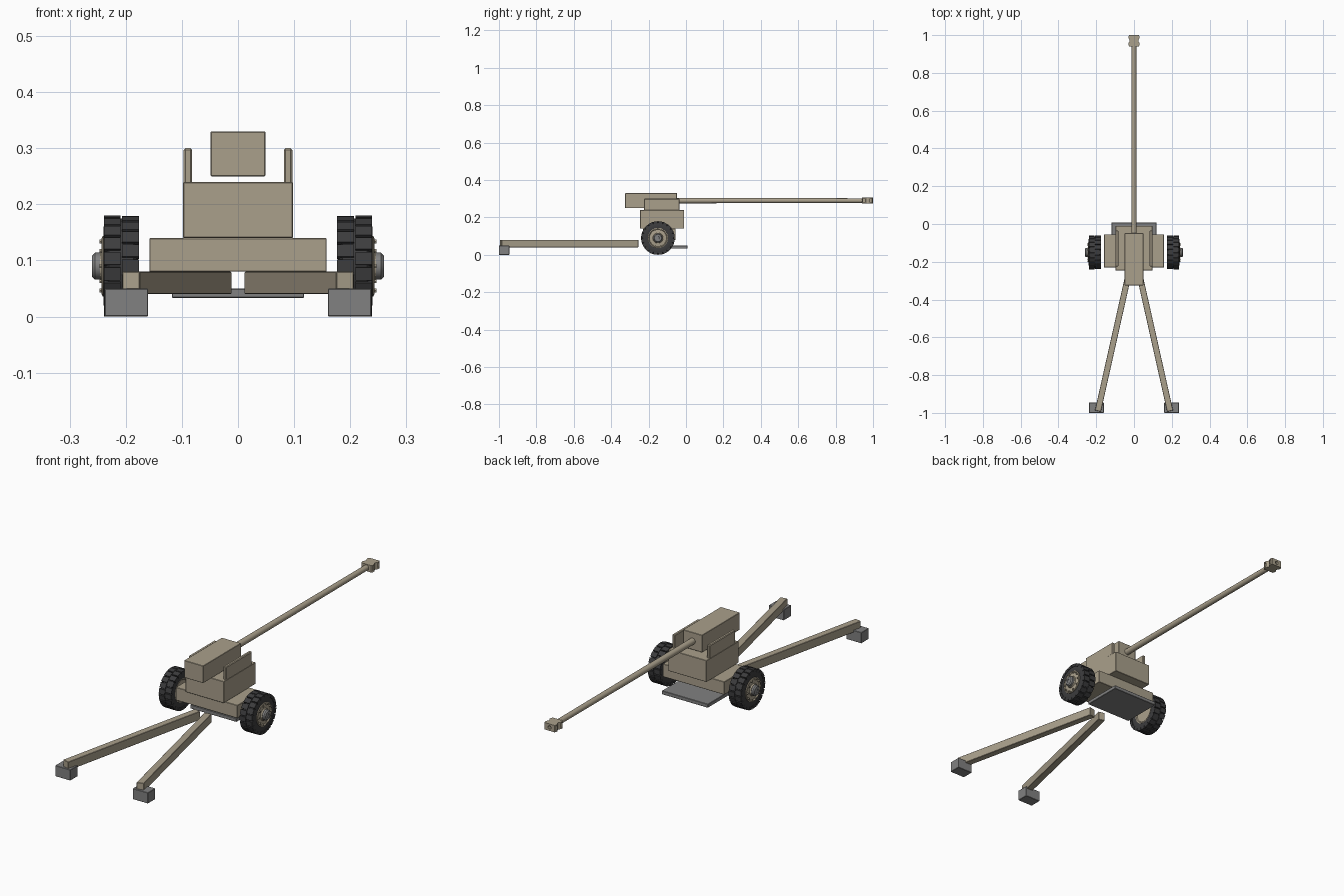
import bpy, bmesh, math
from mathutils import Matrix, Vector

if "Cube" in bpy.data.objects:
    bpy.data.objects.remove(bpy.data.objects["Cube"])


def material(name, rgb):
    m = bpy.data.materials.new(name)
    m.diffuse_color = (*rgb, 1)
    m.use_nodes = True
    m.node_tree.nodes["Principled BSDF"].inputs["Base Color"].default_value = m.diffuse_color
    return m


OLIVE = material("olive paint", (0.40, 0.35, 0.26))
STEEL = material("grey steel", (0.22, 0.22, 0.22))
RUBBER = material("rubber", (0.045, 0.045, 0.047))


def finish(name, bm, mat, smooth=False):
    bmesh.ops.recalc_face_normals(bm, faces=bm.faces)
    me = bpy.data.meshes.new(name)
    bm.to_mesh(me)
    bm.free()
    me.materials.append(mat)
    ob = bpy.data.objects.new(name, me)
    bpy.context.collection.objects.link(ob)
    if smooth:
        bpy.ops.object.select_all(action='DESELECT')
        ob.select_set(True)
        bpy.context.view_layer.objects.active = ob
        bpy.ops.object.shade_smooth_by_angle(angle=math.radians(30))
    return ob


def add_box(bm, lo, hi, matrix=Matrix()):
    lo, hi = Vector(lo), Vector(hi)
    m = matrix @ Matrix.Translation((lo + hi) / 2) @ Matrix.Diagonal((*(hi - lo), 1))
    bmesh.ops.create_cube(bm, size=1, matrix=m)


def box(name, lo, hi, mat, matrix=Matrix(), bevel=0.0015):
    bm = bmesh.new()
    add_box(bm, lo, hi, matrix)
    bmesh.ops.bevel(bm, geom=bm.edges[:], offset=bevel, segments=1, affect='EDGES')
    return finish(name, bm, mat)


def lathe(name, profile, axis, centre, mat, steps=32, closed=False):
    """Spin (distance along axis, radius) points around the x or y axis."""
    bm = bmesh.new()
    c = Vector(centre)
    pts = [c + (Vector((a, 0, r)) if axis == 'X' else Vector((0, a, r))) for a, r in profile]
    vs = [bm.verts.new(p) for p in pts]
    es = [bm.edges.new(e) for e in zip(vs, vs[1:])]
    if closed:
        es.append(bm.edges.new((vs[-1], vs[0])))
    ax = (1, 0, 0) if axis == 'X' else (0, 1, 0)
    bmesh.ops.spin(bm, geom=vs + es, cent=c, axis=ax, angle=math.tau, steps=steps)
    bmesh.ops.remove_doubles(bm, verts=bm.verts[:], dist=1e-5)
    return finish(name, bm, mat, True)


# carriage
box("base", (-0.158, -0.23, 0.08), (0.158, -0.055, 0.14), OLIVE)
box("carriage_body", (-0.098, -0.245, 0.14), (0.098, -0.01, 0.24), OLIVE)
box("ground_plate", (-0.118, -0.18, 0.033), (0.118, 0.008, 0.05), STEEL)

# gun
box("breech", (-0.049, -0.325, 0.25), (0.049, -0.048, 0.33), OLIVE)
lathe("barrel", [(-0.06, 0), (-0.06, 0.0145), (0.95, 0.0125), (0.95, 0)],
      'Y', (0, 0, 0.29), OLIVE, 20)

# muzzle brake: waisted block with side slots and a bore
bm = bmesh.new()
half = [(0.012, 0.94), (0.025, 0.94), (0.029, 0.946), (0.029, 0.958), (0.023, 0.968),
        (0.023, 0.974), (0.029, 0.983), (0.029, 0.995), (0.025, 1.0), (0.012, 1.0)]
outline = half + [(-x, y) for x, y in reversed(half)]
face = bm.faces.new([bm.verts.new((x, y, 0.274)) for x, y in outline])
ext = bmesh.ops.extrude_face_region(bm, geom=[face])["geom"]
bmesh.ops.translate(bm, vec=(0, 0, 0.032), verts=[v for v in ext if isinstance(v, bmesh.types.BMVert)])
brake = finish("muzzle_brake", bm, OLIVE)

bm = bmesh.new()
for y in (0.947, 0.984):
    for s in (-1, 1):
        add_box(bm, (s * 0.023 - 0.009, y, 0.279), (s * 0.023 + 0.009, y + 0.010, 0.301))
slots = finish("slot_cutter", bm, STEEL)
bore = lathe("bore_cutter", [(0.955, 0), (0.955, 0.008), (1.02, 0.008), (1.02, 0)],
             'Y', (0, 0, 0.29), STEEL, 12)
for cutter in (slots, bore):
    mod = brake.modifiers.new(cutter.name, 'BOOLEAN')
    mod.object = cutter
    mod.solver = 'EXACT'
    cutter.hide_render = True
    cutter.hide_viewport = True
    cutter.display_type = 'WIRE'

# mirrored parts
for side, s in (("left", -1), ("right", 1)):
    def span(a, b):
        return min(s * a, s * b), max(s * a, s * b)

    # cradle cheek
    x0, x1 = span(0.082, 0.097)
    box(side + "_cheek", (x0, -0.225, 0.23), (x1, -0.035, 0.30), OLIVE, bevel=0.003)

    # trail leg, splayed outwards, and its foot
    start, end = Vector((s * 0.027, -0.258, 0.06)), Vector((s * 0.191, -0.990, 0.06))
    d = end - start
    turn = Matrix.Translation(start) @ Matrix.Rotation(math.atan2(d.y, d.x), 4, 'Z')
    box(side + "_trail_leg", (0, -0.016, -0.02), (d.length, 0.016, 0.02), OLIVE, turn)
    x0, x1 = span(0.16, 0.238)
    box(side + "_foot", (x0, -1.0, 0), (x1, -0.945, 0.05), STEEL)

    # tyre carcass
    hub = Vector((0, -0.15, 0.09))
    tyre = [(0.181, 0.052), (0.178, 0.068), (0.180, 0.080), (0.186, 0.085), (0.230, 0.085),
            (0.236, 0.080), (0.240, 0.068), (0.237, 0.052)]
    lathe(side + "_tyre", [(s * a, r) for a, r in tyre], 'X', hub, RUBBER, 32, True)

    # two staggered rows of tread lugs
    bm = bmesh.new()
    for row, (a, b) in enumerate(((0.176, 0.207), (0.209, 0.239))):
        x0, x1 = span(a, b)
        for i in range(20):
            m = Matrix.Translation(hub) @ Matrix.Rotation(math.tau * (i + row / 2) / 20, 4, 'X')
            add_box(bm, (x0, -0.0115, 0.076), (x1, 0.0115, 0.0893), m)
    finish(side + "_tread", bm, RUBBER)

    # rim and hub cap
    rim = [(0.184, 0), (0.184, 0.045), (0.180, 0.049), (0.180, 0.054), (0.241, 0.054),
           (0.243, 0.050), (0.238, 0.046), (0.240, 0.028), (0.246, 0.026), (0.246, 0)]
    lathe(side + "_rim", [(s * a, r) for a, r in rim], 'X', hub, OLIVE, 32)
    cap = [(0.24, 0), (0.24, 0.024), (0.255, 0.024), (0.260, 0.019), (0.260, 0.009),
           (0.257, 0.008), (0.257, 0)]
    lathe(side + "_hub_cap", [(s * a, r) for a, r in cap], 'X', hub, STEEL, 16)

    # wheel bolts
    bm = bmesh.new()
    for i in range(10):
        a = math.tau * i / 10
        p = hub + Vector((s * 0.242, 0.046 * math.cos(a), 0.046 * math.sin(a)))
        bmesh.ops.create_cone(bm, cap_ends=True, segments=6, radius1=0.004, radius2=0.004, depth=0.010,
                              matrix=Matrix.Translation(p) @ Matrix.Rotation(math.pi / 2, 4, 'Y'))
    finish(side + "_wheel_bolts", bm, OLIVE)
